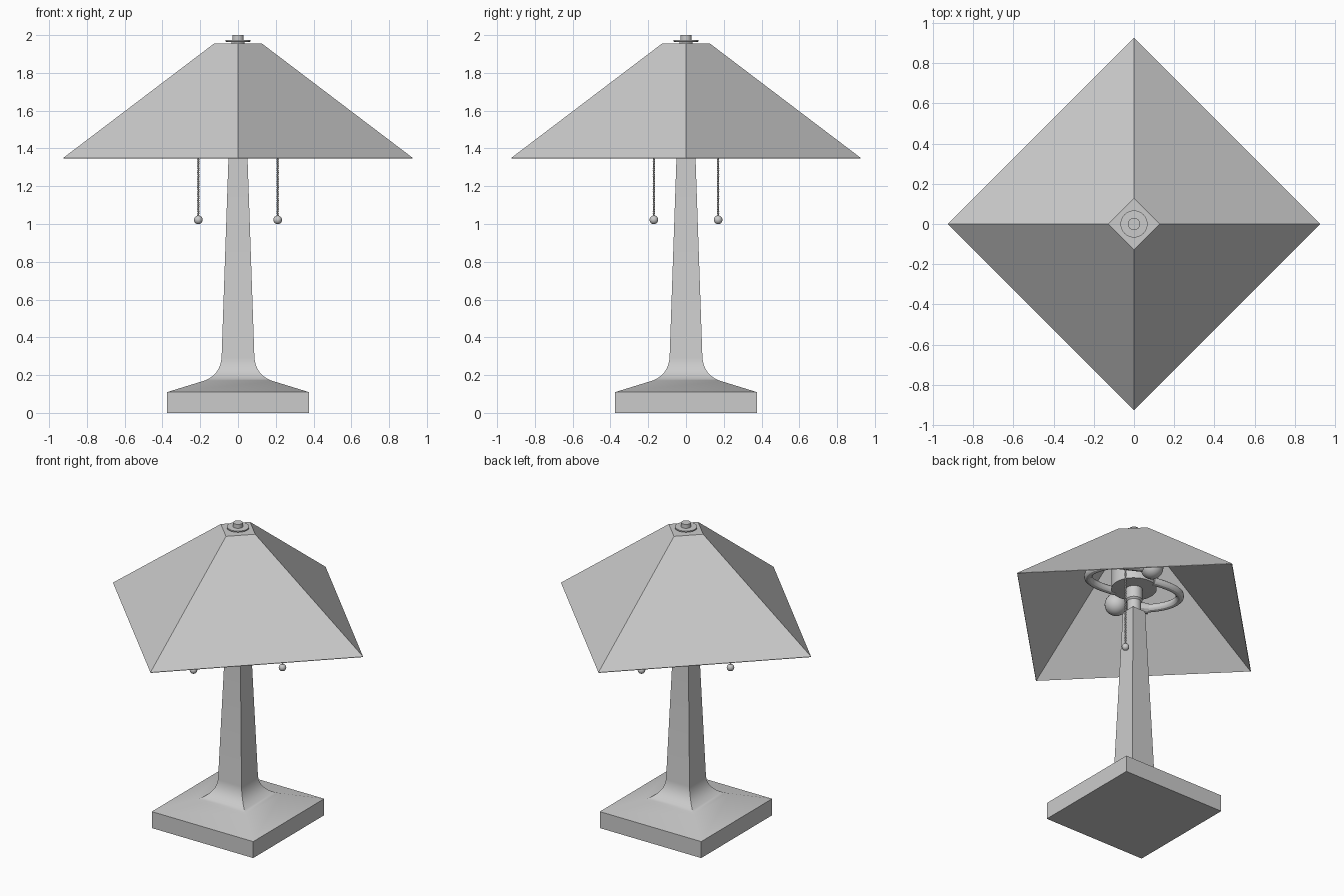
import bpy, bmesh, math
from mathutils import Vector

if "Cube" in bpy.data.objects:
    bpy.data.objects.remove(bpy.data.objects["Cube"])

grey = bpy.data.materials.new("plain grey")
grey.diffuse_color = (0.6, 0.6, 0.6, 1)
grey.use_nodes = True
grey.node_tree.nodes["Principled BSDF"].inputs["Base Color"].default_value = grey.diffuse_color


def finish(obj, smooth=True):
    obj.data.materials.append(grey)
    bpy.ops.object.select_all(action='DESELECT')
    obj.select_set(True)
    bpy.context.view_layer.objects.active = obj
    if smooth:
        bpy.ops.object.shade_smooth_by_angle(angle=math.radians(30))
    return obj


def from_bmesh(name, bm, smooth=True):
    bmesh.ops.recalc_face_normals(bm, faces=bm.faces)
    mesh = bpy.data.meshes.new(name)
    bm.to_mesh(mesh)
    bm.free()
    obj = bpy.data.objects.new(name, mesh)
    bpy.context.collection.objects.link(obj)
    return finish(obj, smooth)


def stack(name, profile, sides, turn=0.0, scale=1.0):
    """Closed solid from stacked regular rings: profile of (radius, z)."""
    bm = bmesh.new()
    rings = []
    for r, z in profile:
        angles = [turn + 2 * math.pi * i / sides for i in range(sides)]
        rings.append([bm.verts.new((r * scale * math.cos(a), r * scale * math.sin(a), z))
                      for a in angles])
    for lo, hi in zip(rings, rings[1:]):
        for i in range(sides):
            j = (i + 1) % sides
            bm.faces.new((lo[i], lo[j], hi[j], hi[i]))
    bm.faces.new(rings[0])
    bm.faces.new(rings[-1])
    return from_bmesh(name, bm)


def ball(name, centre, radius, segments=24):
    bm = bmesh.new()
    bmesh.ops.create_uvsphere(bm, u_segments=segments, v_segments=segments // 2, radius=radius)
    bmesh.ops.translate(bm, verts=bm.verts, vec=centre)
    return from_bmesh(name, bm)


def tube(name, points, radius):
    curve = bpy.data.curves.new(name, 'CURVE')
    curve.dimensions = '3D'
    curve.bevel_depth, curve.bevel_resolution = radius, 4
    curve.use_fill_caps = True
    spline = curve.splines.new('NURBS')
    spline.points.add(len(points) - 1)
    for p, co in zip(spline.points, points):
        p.co = (*co, 1)
    spline.use_endpoint_u = True
    spline.order_u = min(4, len(points))
    spline.resolution_u = 8
    obj = bpy.data.objects.new(name, curve)
    bpy.context.collection.objects.link(obj)
    bpy.ops.object.select_all(action='DESELECT')
    obj.select_set(True)
    bpy.context.view_layer.objects.active = obj
    bpy.ops.object.convert(target='MESH')
    return finish(bpy.context.view_layer.objects.active)


# Square foot flowing into the tapered column (half widths, heights)
sweep = []
a, b, c = Vector((0.19, 0.167)), Vector((0.098, 0.193)), Vector((0.087, 0.29))
for i in range(11):
    t = i / 10
    sweep.append(tuple((1 - t) ** 2 * a + 2 * t * (1 - t) * b + t * t * c))
stack("base_and_column", [(0.375, 0), (0.375, 0.11)] + sweep + [(0.048, 1.42)],
      4, math.pi / 4, math.sqrt(2))

# Pyramid shade, open below, corners on the axes
bm = bmesh.new()
bmesh.ops.create_cone(bm, cap_ends=True, segments=4, radius1=0.925, radius2=0.127, depth=0.605)
bmesh.ops.translate(bm, verts=bm.verts, vec=(0, 0, 1.35 + 0.3025))
bm.faces.ensure_lookup_table()
under = [f for f in bm.faces if all(v.co.z < 1.4 for v in f.verts)]
bmesh.ops.delete(bm, geom=under, context='FACES_ONLY')
shade = from_bmesh("shade", bm, smooth=False)
thick = shade.modifiers.new("thickness", 'SOLIDIFY')
thick.thickness = 0.005

# Finial on top
stack("finial", [(0.035, 1.95), (0.035, 1.964), (0.067, 1.965), (0.067, 1.973),
                 (0.03, 1.974), (0.03, 2.0)], 32)

# Neck, cup and rod inside the shade
stack("light_cluster", [(0.042, 1.41), (0.042, 1.49), (0.052, 1.50), (0.052, 1.575),
                        (0.138, 1.58), (0.138, 1.70), (0.06, 1.73), (0.02, 1.74),
                        (0.02, 1.955)], 32)

# Two sets of arm, socket, bulb and pull chain, half a turn apart
z = 1.6
for side, s in (("left", -1), ("right", 1)):
    def at(x, y, h=z):
        return (s * x, s * y, h)

    tube(side + "_arm", [at(0.05, -0.12), at(0.20, -0.15), at(0.34, -0.10),
                         at(0.32, 0.06), at(0.23, 0.16)], 0.025)
    tube(side + "_socket", [at(0.24, 0.155), at(0.11, 0.22)], 0.034)
    ball(side + "_bulb", at(0.06, 0.24), 0.07)
    ball(side + "_pull_ball", at(0.21, 0.17, 1.022), 0.023, 20)

    # Beaded chain
    bm = bmesh.new()
    count = 48
    for i in range(count):
        h = 1.045 + (1.58 - 1.045) * i / (count - 1)
        new = bmesh.ops.create_uvsphere(bm, u_segments=8, v_segments=6, radius=0.0062)
        bmesh.ops.translate(bm, verts=new["verts"], vec=at(0.21, 0.17, h))
    from_bmesh(side + "_pull_chain", bm)
